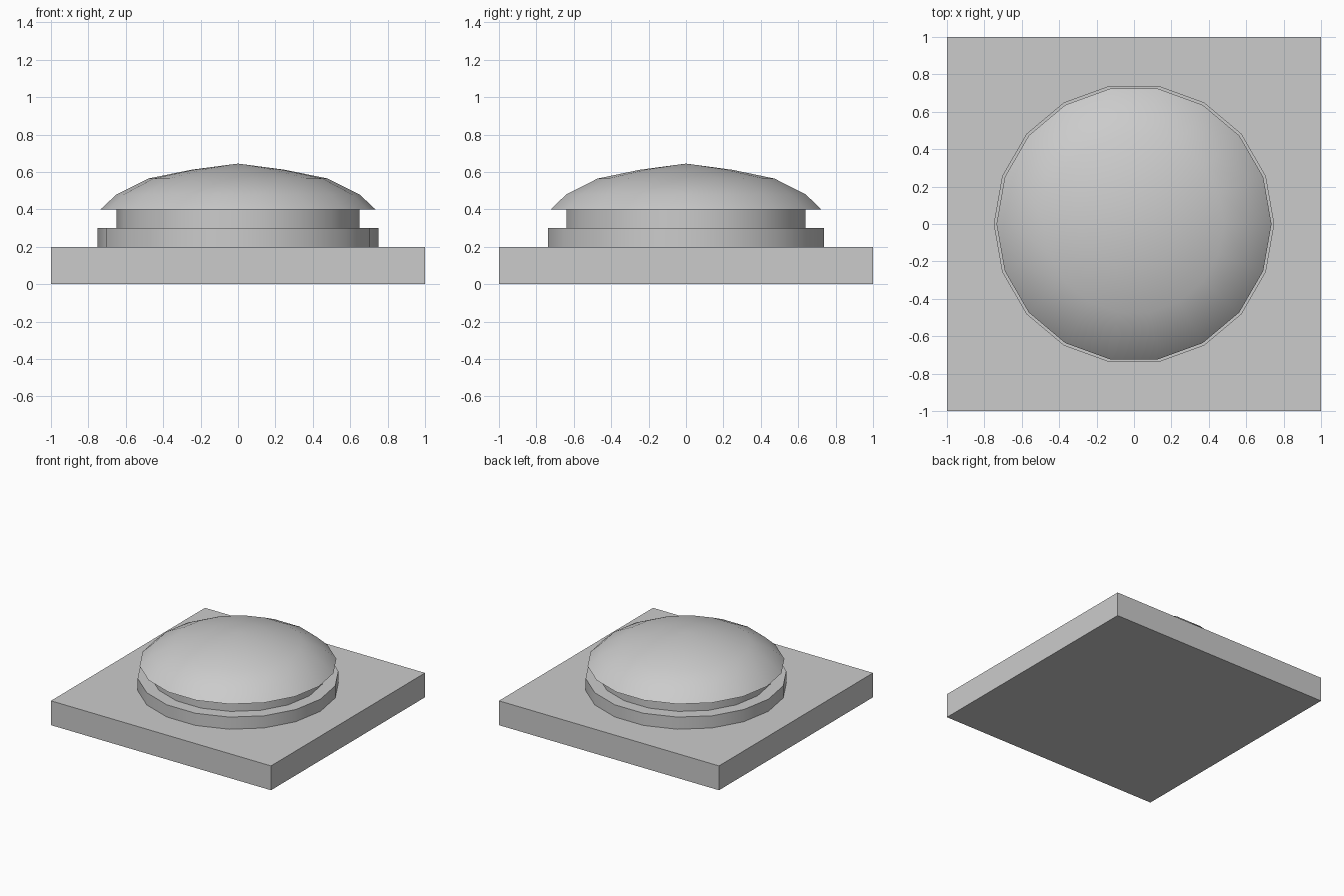
import bpy, bmesh
from math import cos, sin, pi, radians

if "Cube" in bpy.data.objects:
    bpy.data.objects.remove(bpy.data.objects["Cube"])

SIDES = 18


def lathe(name, profile):
    """Revolve (radius, z) points around z; radius 0 makes a pole."""
    bm = bmesh.new()
    rings = []
    for r, z in profile:
        n = SIDES if r > 0 else 1
        rings.append([bm.verts.new((r * cos(2 * pi * i / SIDES),
                                    r * sin(2 * pi * i / SIDES), z)) for i in range(n)])
    for a, b in zip(rings, rings[1:]):
        for i in range(SIDES):
            j = (i + 1) % SIDES
            if len(b) == 1:
                bm.faces.new((a[i], a[j], b[0]))
            else:
                bm.faces.new((a[i], a[j], b[j], b[i]))
    mesh = bpy.data.meshes.new(name)
    bm.to_mesh(mesh)
    bm.free()
    obj = bpy.data.objects.new(name, mesh)
    bpy.context.collection.objects.link(obj)
    bpy.ops.object.select_all(action='DESELECT')
    obj.select_set(True)
    bpy.context.view_layer.objects.active = obj
    bpy.ops.object.shade_smooth_by_angle(angle=radians(30))
    return obj


# Square base slab
bpy.ops.mesh.primitive_cube_add(size=1, location=(0, 0, 0.1))
base = bpy.context.object
base.name = "base_plate"
base.scale = (2, 2, 0.2)
bpy.ops.object.transform_apply(location=False, rotation=False, scale=True)

# Collar with its top ledge, then the narrower neck
lathe("collar", [(0.75, 0.2), (0.75, 0.3), (0.65, 0.3)])
lathe("neck", [(0.65, 0.3), (0.65, 0.4)])

# Domed cap with overhanging underside
lathe("dome_cap", [(0.65, 0.4), (0.735, 0.4), (0.65, 0.48),
                   (0.48, 0.565), (0.25, 0.612), (0, 0.645)])
